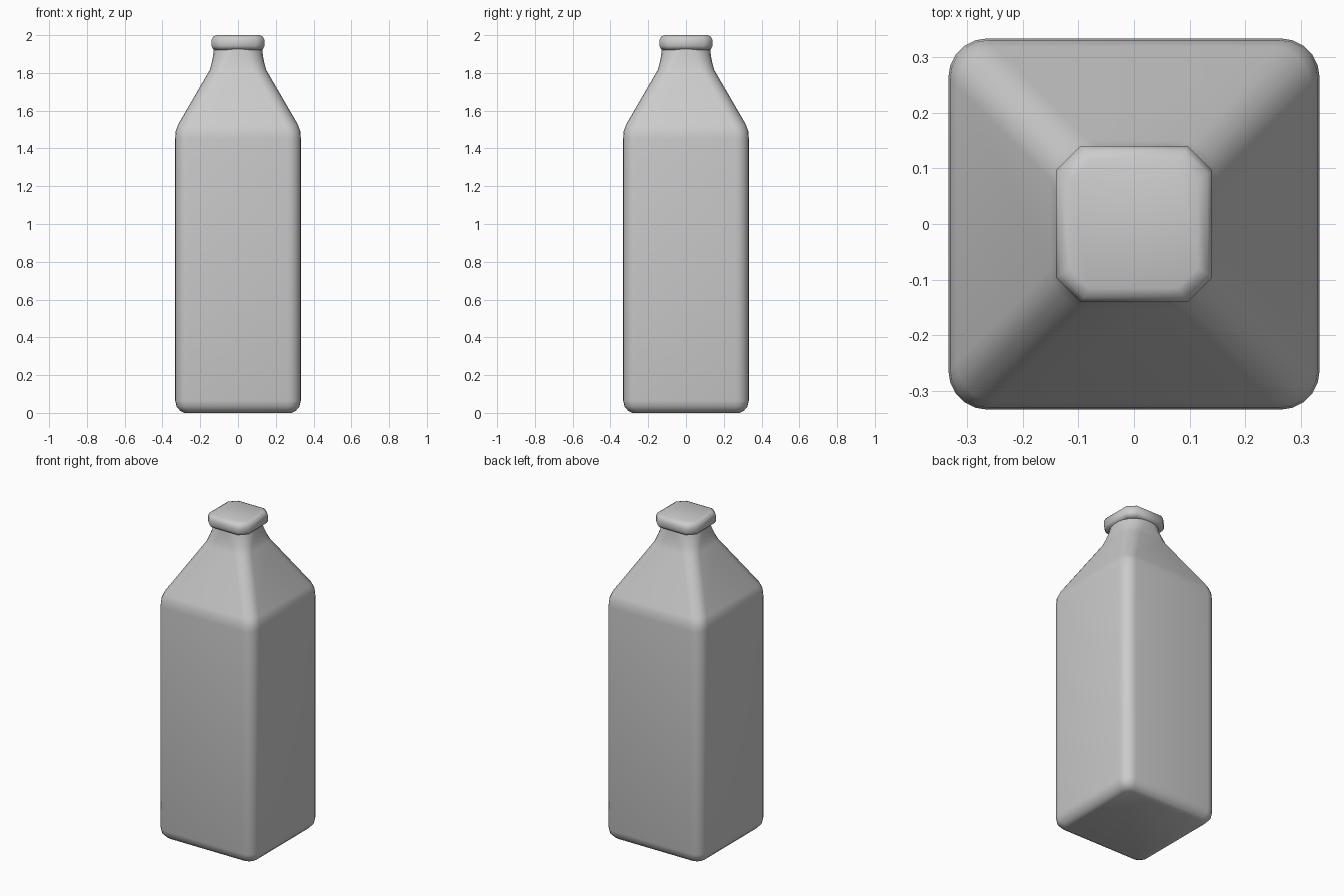
import bpy
import bmesh
from math import cos, sin, pi, radians

cube = bpy.data.objects.get("Cube")
if cube:
    bpy.data.objects.remove(cube, do_unlink=True)

# Single pale grey finish
grey = bpy.data.materials.new("pale_grey")
grey.use_nodes = True
colour = (0.6, 0.6, 0.6, 1)
grey.diffuse_color = colour
grey.node_tree.nodes["Principled BSDF"].inputs["Base Color"].default_value = colour


def rounded_square(half, radius, steps):
    """Outline of a square with rounded corners, counter-clockwise."""
    points = []
    for corner in range(4):
        middle = pi / 4 + corner * pi / 2
        sx = 1 if cos(middle) > 0 else -1
        sy = 1 if sin(middle) > 0 else -1
        for i in range(steps + 1):
            a = corner * pi / 2 + i / steps * pi / 2
            points.append((sx * (half - radius) + radius * cos(a),
                           sy * (half - radius) + radius * sin(a)))
    return points


def loft(name, sections, steps, angle):
    """Skin a stack of (half width, corner radius, height) sections."""
    bm = bmesh.new()
    rings = [[bm.verts.new((x, y, z)) for x, y in rounded_square(half, radius, steps)]
             for half, radius, z in sections]
    for low, high in zip(rings, rings[1:]):
        for i in range(len(low)):
            j = (i + 1) % len(low)
            bm.faces.new((low[i], low[j], high[j], high[i]))
    bm.faces.new(rings[0][::-1])
    bm.faces.new(rings[-1])
    mesh = bpy.data.meshes.new(name)
    bm.to_mesh(mesh)
    bm.free()
    mesh.materials.append(grey)
    obj = bpy.data.objects.new(name, mesh)
    bpy.context.collection.objects.link(obj)
    bpy.ops.object.select_all(action="DESELECT")
    obj.select_set(True)
    bpy.context.view_layer.objects.active = obj
    bpy.ops.object.shade_smooth_by_angle(angle=radians(angle))


# Square body, sloping shoulder and round neck
loft("bottle_body", [
    (0.285, 0.04, 0), (0.305, 0.05, 0.01), (0.325, 0.06, 0.033), (0.333, 0.07, 0.065),
    (0.333, 0.07, 1.45), (0.33, 0.07, 1.49), (0.318, 0.07, 1.525),
    (0.15, 0.07, 1.815), (0.14, 0.08, 1.85), (0.132, 0.095, 1.89), (0.128, 0.11, 1.93),
], 5, 50)

# Flat cap with clipped corners
loft("cap", [
    (0.122, 0.04, 1.922), (0.135, 0.044, 1.93), (0.14, 0.044, 1.943),
    (0.14, 0.044, 1.975), (0.132, 0.042, 1.992), (0.115, 0.036, 2),
], 1, 50)
